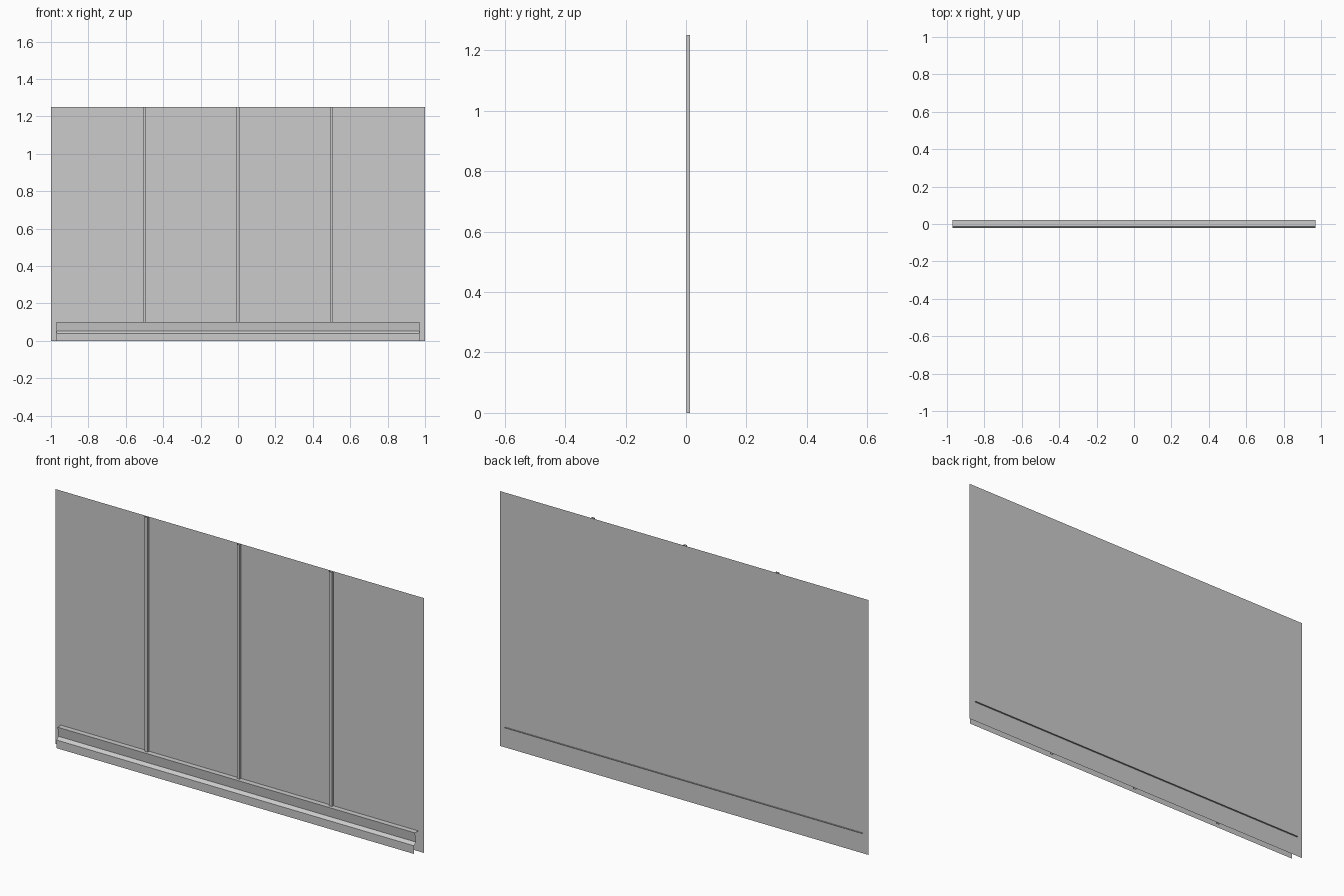
import bpy
from mathutils import Vector

if "Cube" in bpy.data.objects:
    bpy.data.objects.remove(bpy.data.objects["Cube"])


def sweep(name, profile, direction):
    """Sweep an open profile along a straight direction into a thin sheet."""
    n = len(profile)
    pts = [Vector(p) for p in profile]
    verts = pts + [p + Vector(direction) for p in pts]
    faces = [(i, i + 1, n + i + 1, n + i) for i in range(n - 1)]
    mesh = bpy.data.meshes.new(name)
    mesh.from_pydata(verts, [], faces)
    obj = bpy.data.objects.new(name, mesh)
    bpy.context.collection.objects.link(obj)
    return obj


HEIGHT = 1.25
SHEET_Y = 0.013

# Flat wall sheet
sweep("wall_sheet", [(-1, SHEET_Y, 0), (1, SHEET_Y, 0)], (0, 0, HEIGHT))

# Shallow vertical battens on the front of the sheet
for i, x in enumerate((-0.5, 0.0, 0.5)):
    w = 0.008
    sweep(f"batten_{i + 1}",
          [(x - w, SHEET_Y, 0), (x - w, 0.002, 0),
           (x + w, 0.002, 0), (x + w, SHEET_Y, 0)],
          (0, 0, HEIGHT))

# Skirting rail: top flange passes through the sheet, sloped ledge in front
rail = [(0.021, 0.1), (-0.013, 0.1), (-0.007, 0.053), (-0.021, 0.04), (-0.021, 0)]
sweep("skirting_rail", [(0.97, y, z) for y, z in rail], (-1.94, 0, 0))
